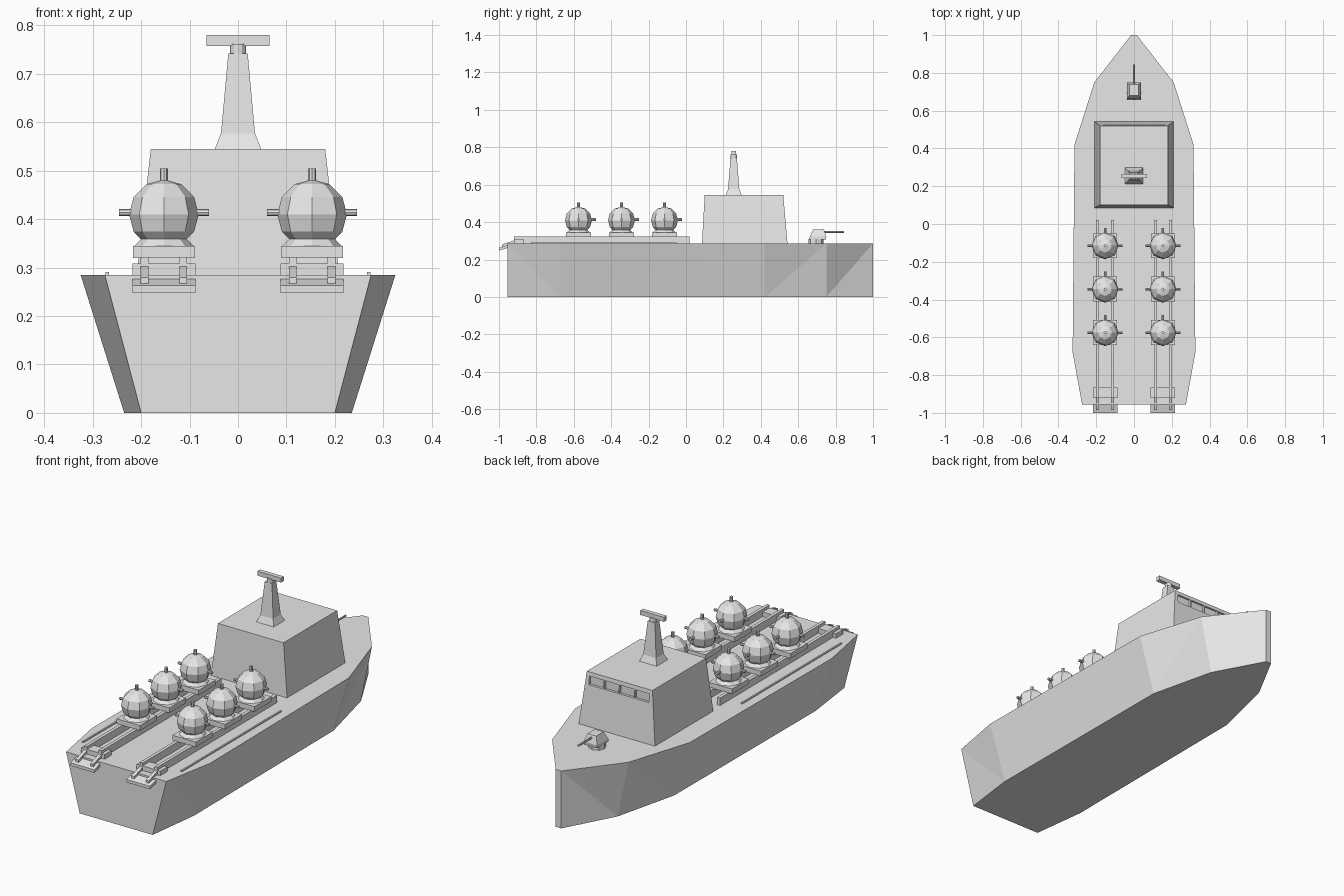
import bpy, bmesh
from math import pi
from mathutils import Matrix

cube = bpy.data.objects.get("Cube")
if cube:
    bpy.data.objects.remove(cube, do_unlink=True)

grey = bpy.data.materials.new("hull_grey")
grey.use_nodes = True
grey.diffuse_color = (0.8, 0.8, 0.8, 1)
grey.node_tree.nodes["Principled BSDF"].inputs["Base Color"].default_value = (0.8, 0.8, 0.8, 1)


def finish(name, bm):
    bmesh.ops.recalc_face_normals(bm, faces=bm.faces)
    mesh = bpy.data.meshes.new(name)
    bm.to_mesh(mesh)
    bm.free()
    mesh.materials.append(grey)
    obj = bpy.data.objects.new(name, mesh)
    bpy.context.collection.objects.link(obj)
    return obj


def loft(name, sections):
    """Tapered block from rectangles (x0, x1, y0, y1, z)."""
    bm = bmesh.new()
    rings = [[bm.verts.new((x, y, z)) for x, y in ((a, c), (b, c), (b, d), (a, d))]
             for a, b, c, d, z in sections]
    for lo, hi in zip(rings, rings[1:]):
        for i in range(4):
            j = (i + 1) % 4
            bm.faces.new((lo[i], lo[j], hi[j], hi[i]))
    bm.faces.new(rings[0])
    bm.faces.new(rings[-1])
    return finish(name, bm)


def box(name, x, y, z):
    return loft(name, [(*x, *y, z[0]), (*x, *y, z[1])])


def rod(bm, loc, radius, length, axis="Z", top=None, sides=8):
    turn = {"X": Matrix.Rotation(pi / 2, 4, "Y"), "Y": Matrix.Rotation(pi / 2, 4, "X"),
            "Z": Matrix.Identity(4)}[axis]
    bmesh.ops.create_cone(bm, cap_ends=True, segments=sides, radius1=radius,
                          radius2=radius if top is None else top, depth=length,
                          matrix=Matrix.Translation(loc) @ turn)


# Hull: deck and keel outlines joined by triangulated sides
DECK = 0.285
stations = [(-0.955, 0.275, 0.20), (-0.68, 0.325, 0.235), (0.42, 0.315, 0.23),
            (0.75, 0.21, 0.15), (1.0, 0.015, 0.015)]
bm = bmesh.new()
sides = []
for s in (-1, 1):
    top = [bm.verts.new((s * t, y, DECK)) for y, t, b in stations]
    low = [bm.verts.new((s * b, y, 0)) for y, t, b in stations]
    sides.append((top, low))
    for i in range(4):
        if i == 0:
            bm.faces.new((low[0], low[1], top[0]))
            bm.faces.new((low[1], top[1], top[0]))
        else:
            bm.faces.new((low[i], low[i + 1], top[i + 1]))
            bm.faces.new((low[i], top[i + 1], top[i]))
(rt, rl), (lt, ll) = sides
bm.faces.new(rt + lt[::-1])
bm.faces.new(rl + ll[::-1])
for k in (0, -1):
    bm.faces.new((rt[k], lt[k], ll[k], rl[k]))
finish("hull", bm)

# Bridge house with recessed windows
bridge = loft("bridge_house", [(-0.21, 0.21, 0.085, 0.543, DECK - 0.005),
                               (-0.18, 0.18, 0.10, 0.52, 0.545)])
bm = bmesh.new()
for i in range(4):
    bmesh.ops.create_cube(bm, size=1, matrix=Matrix.Translation((-0.126 + i * 0.084, 0.538, 0.504))
                          @ Matrix.Diagonal((0.078, 0.05, 0.042, 1)))
cutter = finish("window_cutter", bm)
cutter.hide_render = True
cutter.hide_viewport = True
cut = bridge.modifiers.new("windows", "BOOLEAN")
cut.operation = "DIFFERENCE"
cut.solver = "EXACT"
cut.object = cutter

# Mast with radar bar
MY = 0.255
loft("mast", [(-w, w, MY - d, MY + d, z) for w, d, z in
              ((0.05, 0.045, 0.54), (0.035, 0.03, 0.577), (0.02, 0.017, 0.742))])
bm = bmesh.new()
rod(bm, (0, MY, 0.751), 0.017, 0.022, sides=12)
finish("radar_pivot", bm)
box("radar_bar", (-0.065, 0.065), (MY - 0.011, MY + 0.011), (0.758, 0.78))

# Bow gun
bm = bmesh.new()
rod(bm, (0, 0.695, 0.296), 0.04, 0.025)
finish("gun_base", bm)
loft("gun_turret", [(-0.037, 0.037, 0.66, 0.748, 0.307), (-0.037, 0.037, 0.662, 0.75, 0.322),
                    (-0.024, 0.024, 0.68, 0.738, 0.36)])
bm = bmesh.new()
rod(bm, (0, 0.785, 0.347), 0.005, 0.12, "Y")
finish("gun_barrel", bm)


def mine(name, x, y):
    bm = bmesh.new()
    c = Matrix.Translation((x, y, 0.41))
    bmesh.ops.create_uvsphere(bm, u_segments=8, v_segments=6, radius=0.072, matrix=c)
    rod(bm, (x, y, 0.487), 0.008, 0.035)
    rod(bm, (x, y + 0.075, 0.414), 0.007, 0.036, "Y")
    for s in (-1, 1):
        rod(bm, (x + s * 0.075, y, 0.414), 0.007, 0.036, "X")
    finish(name, bm)
    # Cradle: sled plate with flared seat
    box(name + "_sled", (x - 0.064, x + 0.064), (y - 0.066, y + 0.066), (0.32, 0.345))
    bm = bmesh.new()
    rod(bm, (x, y, 0.352), 0.062, 0.016, top=0.046)
    finish(name + "_seat", bm)


# Launch tracks, mines and stern ramps on both sides
for side, s in (("right", -1), ("left", 1)):
    cx = s * 0.153
    for n, dx in enumerate((-0.04, 0.04)):
        x = cx + dx
        box(f"{side}_rail_{n}", (x - 0.008, x + 0.008), (-0.92, 0.02), (DECK - 0.005, 0.322))
        # Sloping ramp rail hanging over the stern
        arm = box(f"{side}_ramp_rail_{n}", (x - 0.008, x + 0.008), (-0.985, -0.87), (0.262, 0.28))
        for v in arm.data.vertices:
            v.co.z += (v.co.y + 0.985) * 0.34
    box(f"{side}_upper_crossbar", (cx - 0.065, cx + 0.065), (-0.92, -0.865), (DECK - 0.005, 0.308))
    foot = box(f"{side}_ramp_foot", (cx - 0.065, cx + 0.065), (-1.0, -0.95), (0.248, 0.263))
    for v in foot.data.vertices:
        v.co.z += (v.co.y + 1.0) * 0.3
    for n, y in enumerate((-0.115, -0.345, -0.575)):
        mine(f"{side}_mine_{n}", cx, y)
    # Low coaming along the deck edge
    box(f"{side}_coaming", (s * 0.27 - 0.004, s * 0.27 + 0.004), (-0.83, -0.05), (DECK - 0.003, 0.291))
